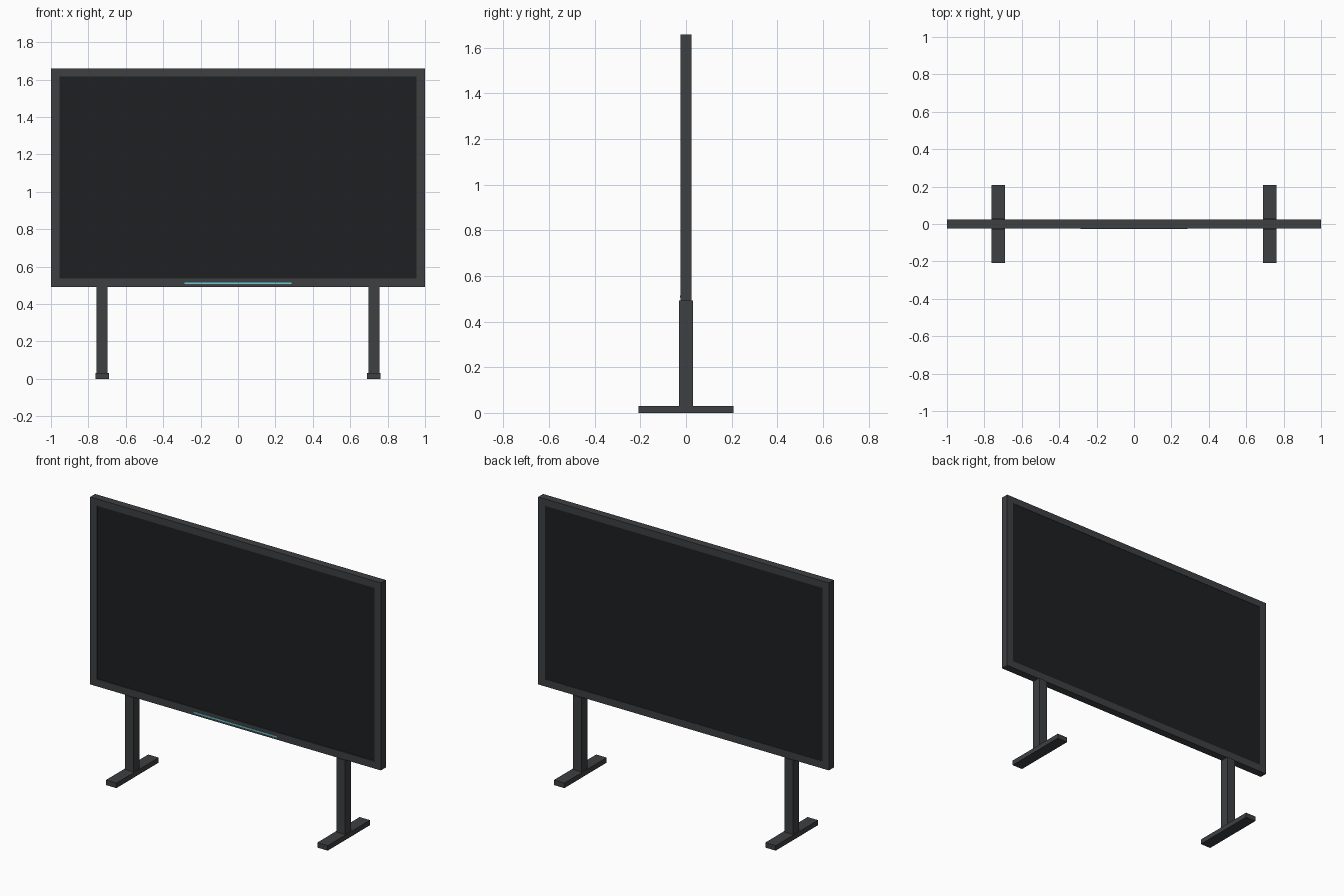
import bpy, bmesh

if "Cube" in bpy.data.objects:
    bpy.data.objects.remove(bpy.data.objects["Cube"])


def material(name, rgb):
    m = bpy.data.materials.new(name)
    m.diffuse_color = (*rgb, 1)
    m.use_nodes = True
    m.node_tree.nodes["Principled BSDF"].inputs["Base Color"].default_value = m.diffuse_color
    return m


FRAME = material("dark_metal", (0.048, 0.05, 0.054))
GLASS = material("dark_glass", (0.013, 0.014, 0.016))
GLOW = material("cyan_light", (0.14, 0.62, 0.72))


def finish(name, bm, mat):
    bmesh.ops.recalc_face_normals(bm, faces=bm.faces)
    me = bpy.data.meshes.new(name)
    bm.to_mesh(me)
    bm.free()
    me.materials.append(mat)
    ob = bpy.data.objects.new(name, me)
    bpy.context.collection.objects.link(ob)
    return ob


def box(name, x, y, z, mat):
    """Box from (min, max) ranges on each axis."""
    bm = bmesh.new()
    bmesh.ops.create_cube(bm, size=1)
    for v in bm.verts:
        v.co = [r[0] if c < 0 else r[1] for c, r in zip(v.co, (x, y, z))]
    return finish(name, bm, mat)


def ring(name, outer, inner, y, mat):
    """Rectangular frame with mitred corners; rectangles are (half width, z0, z1)."""
    bm = bmesh.new()
    loops = []
    for (w, z0, z1), yy in ((outer, y[0]), (inner, y[0]), (inner, y[1]), (outer, y[1])):
        loops.append([bm.verts.new((px, yy, pz))
                      for px, pz in ((-w, z0), (w, z0), (w, z1), (-w, z1))])
    for a in range(4):
        b = (a + 1) % 4
        for i in range(4):
            j = (i + 1) % 4
            bm.faces.new((loops[a][i], loops[a][j], loops[b][j], loops[b][i]))
    return finish(name, bm, mat)


# Display: bezel ring, recessed panel, status light on the lower bezel
ring("bezel", (1.0, 0.492, 1.658), (0.955, 0.537, 1.615), (-0.024, 0.024), FRAME)
box("screen_panel", (-0.955, 0.955), (-0.018, 0.022), (0.537, 1.615), GLASS)
box("light_strip", (-0.286, 0.286), (-0.027, -0.022), (0.506, 0.514), GLOW)

# Stand: one post and foot per side
for side, s in (("left", -1), ("right", 1)):
    cx = s * 0.727
    box(side + "_post", (cx - 0.03, cx + 0.03), (-0.03, 0.03), (0.03, 0.492), FRAME)
    box(side + "_foot", (cx - 0.036, cx + 0.036), (-0.208, 0.208), (0, 0.031), FRAME)
